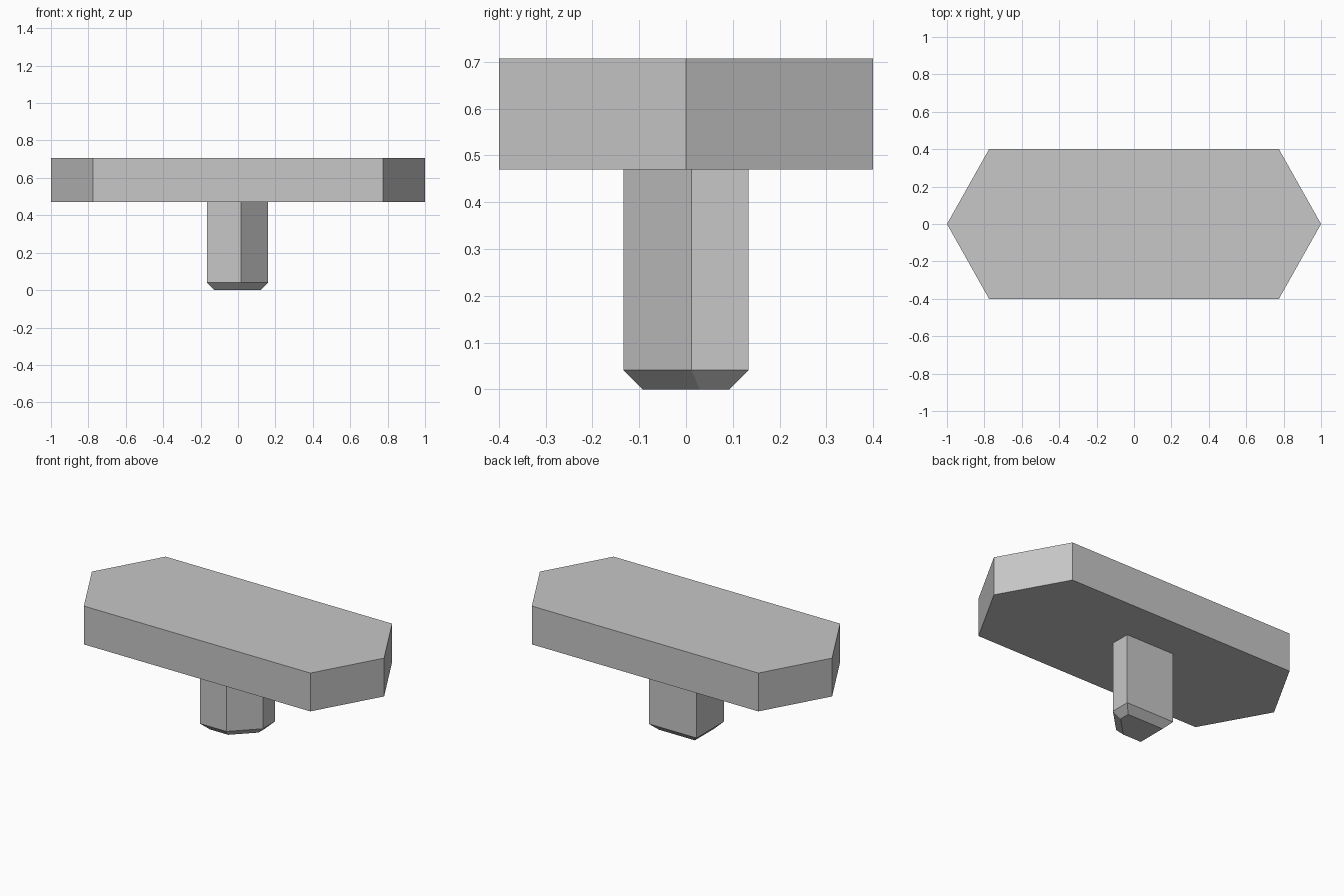
import bpy
import bmesh

cube = bpy.data.objects.get("Cube")
if cube:
    bpy.data.objects.remove(cube, do_unlink=True)

grey = bpy.data.materials.new("plain grey")
grey.use_nodes = True
colour = (0.57, 0.57, 0.57, 1)
grey.diffuse_color = colour
grey.node_tree.nodes["Principled BSDF"].inputs["Base Color"].default_value = colour


def prism(name, outline, bottom, top, chamfer=0):
    """Extrude an outline upward, optionally chamfering its bottom rim."""
    bm = bmesh.new()
    base = bm.faces.new([bm.verts.new((x, y, bottom)) for x, y in outline])
    ext = bmesh.ops.extrude_face_region(bm, geom=[base], use_keep_orig=True)
    for v in ext["geom"]:
        if isinstance(v, bmesh.types.BMVert):
            v.co.z = top
    bmesh.ops.recalc_face_normals(bm, faces=bm.faces[:])
    if chamfer:
        rim = [e for e in bm.edges if all(v.co.z < bottom + 0.001 for v in e.verts)]
        bmesh.ops.bevel(bm, geom=rim, offset=chamfer, segments=1,
                        affect='EDGES', offset_type='OFFSET')
    mesh = bpy.data.meshes.new(name)
    bm.to_mesh(mesh)
    bm.free()
    mesh.materials.append(grey)
    obj = bpy.data.objects.new(name, mesh)
    bpy.context.collection.objects.link(obj)
    return obj


# Long six-sided slab
prism("top_slab", [(-1, 0), (-0.775, -0.4), (0.775, -0.4),
                   (1, 0), (0.775, 0.4), (-0.775, 0.4)], 0.47, 0.707)

# Rectangular stem with one cut corner and a chamfered foot
left, right, front, back, cut = -0.167, 0.161, -0.134, 0.134, 0.146
prism("stem", [(left, front), (right - cut, front), (right, front + cut),
               (right, back), (left, back)], 0, 0.47, chamfer=0.041)
